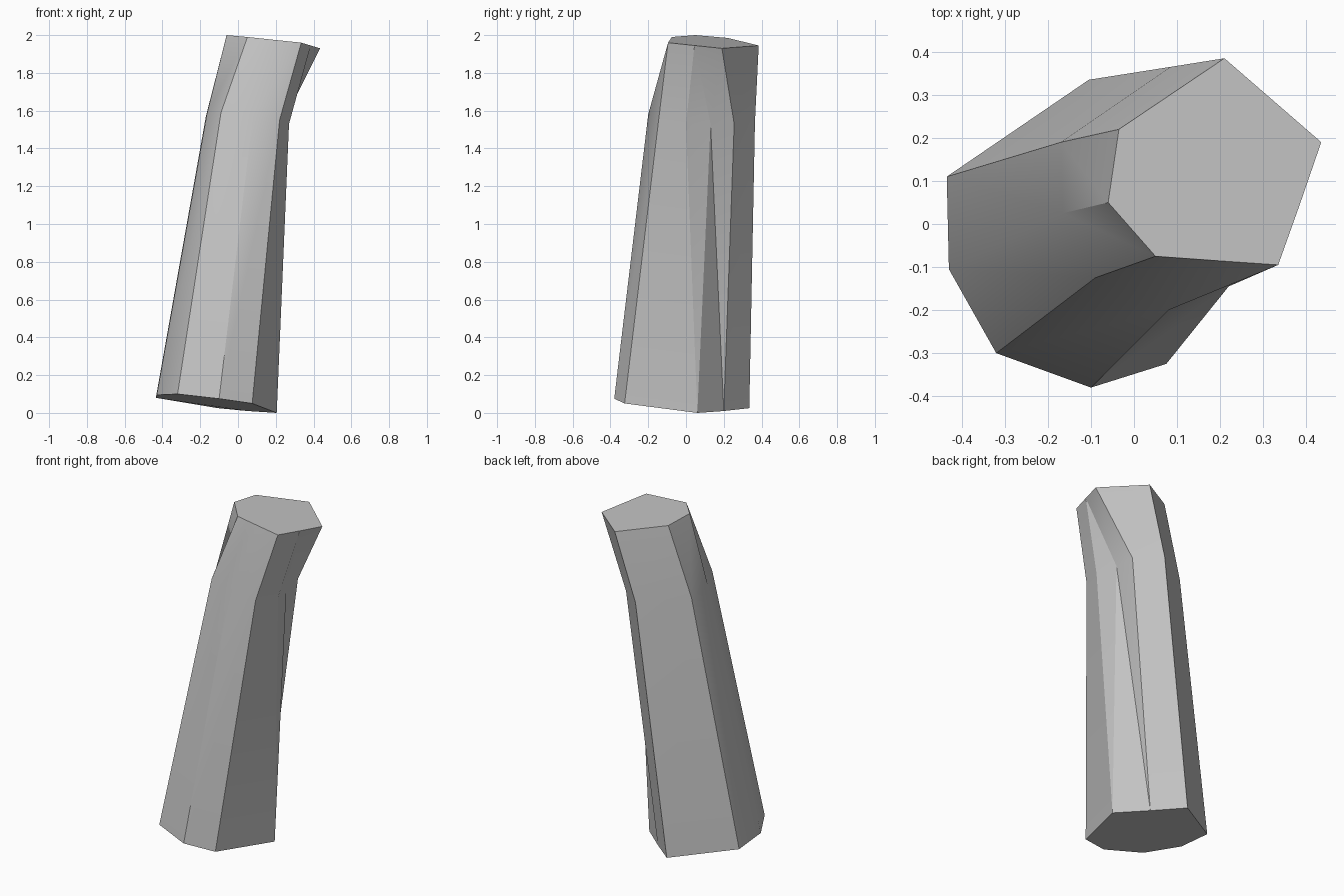
import bpy
import bmesh
import math

cube = bpy.data.objects.get("Cube")
if cube:
    bpy.data.objects.remove(cube, do_unlink=True)

# Single stone colour
GREY = (0.55, 0.55, 0.55, 1.0)
stone = bpy.data.materials.new("stone_grey")
stone.use_nodes = True
stone.diffuse_color = GREY
stone.node_tree.nodes["Principled BSDF"].inputs["Base Color"].default_value = GREY
stone.node_tree.nodes["Principled BSDF"].inputs["Roughness"].default_value = 0.9

# Eight-sided cross-sections, corners in matching order around the column
base = [(-0.435, 0.11, 0.08), (-0.43, -0.105, 0.095), (-0.32, -0.30, 0.10), (-0.10, -0.38, 0.075),
        (0.075, -0.325, 0.05), (0.205, 0.06, 0.0), (0.05, 0.20, 0.01), (-0.105, 0.335, 0.025)]
bend = [(-0.17, 0.19, 1.57), (-0.165, 0.025, 1.58), (-0.09, -0.125, 1.59), (0.08, -0.20, 1.58),
        (0.22, -0.145, 1.55), (0.27, 0.0, 1.53), (0.225, 0.255, 1.53), (0.085, 0.365, 1.54)]
top = [(-0.035, 0.22, 1.985), (-0.06, 0.05, 2.0), (0.05, -0.075, 1.99), (0.19, -0.085, 1.975),
       (0.335, -0.095, 1.96), (0.385, 0.045, 1.945), (0.435, 0.19, 1.93), (0.21, 0.385, 1.945)]
NOTCH_SIDE = 5
NOTCH_POINT = (0.235, 0.13, 1.53)

bm = bmesh.new()
rings = [[bm.verts.new(p) for p in ring] for ring in (base, bend, top)]
notch = bm.verts.new(NOTCH_POINT)

# Side walls; one side is pinched inward to the notch point
for lower, upper in zip(rings, rings[1:]):
    for i in range(8):
        j = (i + 1) % 8
        quad = [lower[i], lower[j], upper[j], upper[i]]
        if i != NOTCH_SIDE:
            bm.faces.new(quad)
            continue
        for k in range(4):
            pair = (quad[k], quad[(k + 1) % 4])
            if not (pair[0] in rings[1] and pair[1] in rings[1]):
                bm.faces.new((*pair, notch))

# End caps
bm.faces.new(list(reversed(rings[0])))
bm.faces.new(rings[2])
bmesh.ops.recalc_face_normals(bm, faces=bm.faces)

mesh = bpy.data.meshes.new("rock_column")
bm.to_mesh(mesh)
bm.free()
mesh.materials.append(stone)
column = bpy.data.objects.new("rock_column", mesh)
bpy.context.collection.objects.link(column)

# Smooth gentle bends, keep ridges crisp
bpy.ops.object.select_all(action='DESELECT')
column.select_set(True)
bpy.context.view_layer.objects.active = column
bpy.ops.object.shade_smooth_by_angle(angle=math.radians(30))
